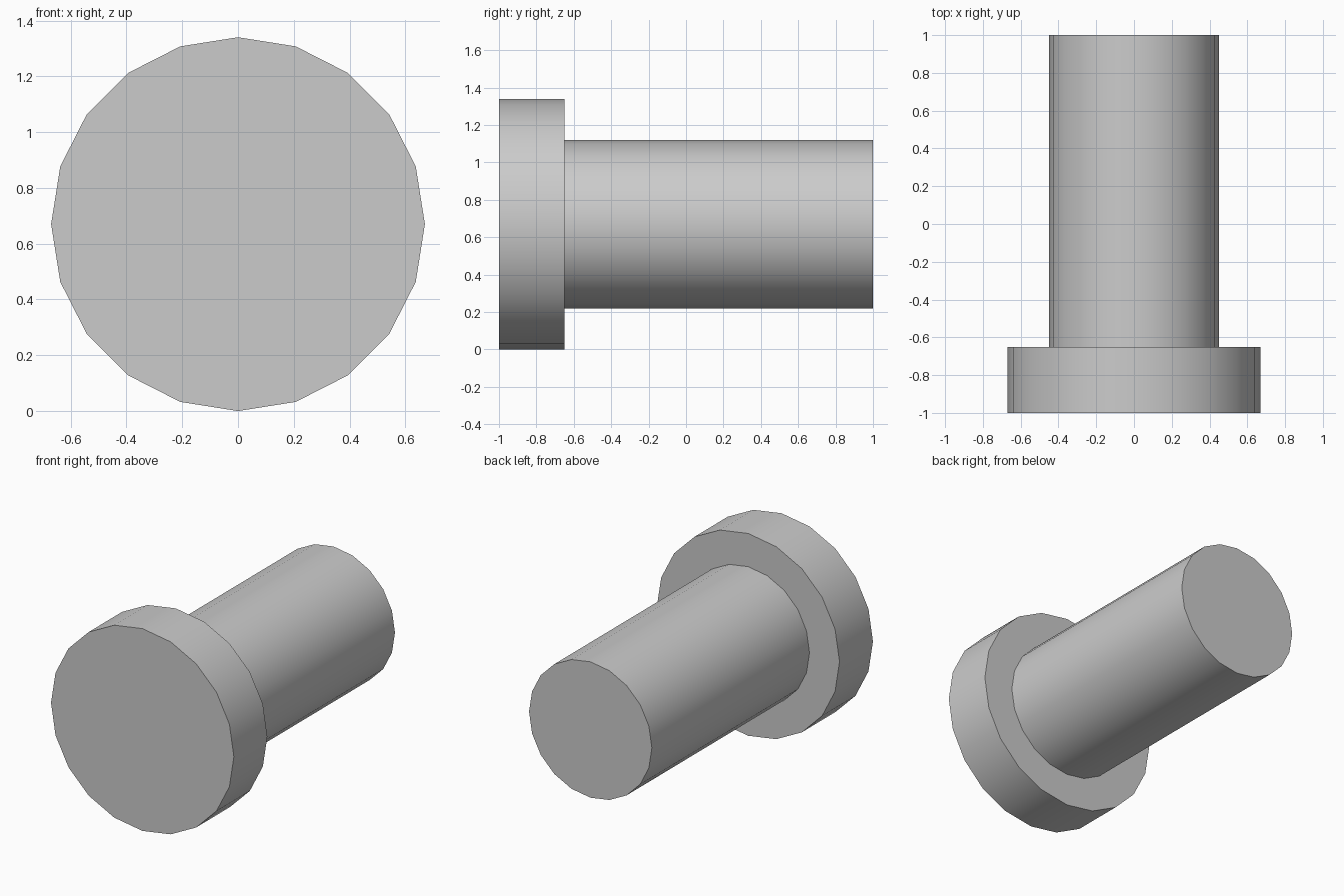
import bpy
import math

cube = bpy.data.objects.get("Cube")
if cube:
    bpy.data.objects.remove(cube, do_unlink=True)

SIDES = 20
AXIS_HEIGHT = 0.67

# One plain grey for the whole pin
grey = bpy.data.materials.new("plain_grey")
grey.use_nodes = True
color = (0.6, 0.6, 0.6, 1)
grey.diffuse_color = color
grey.node_tree.nodes["Principled BSDF"].inputs["Base Color"].default_value = color


def rod(name, radius, front, back):
    """Capped cylinder along y, with a corner at the top."""
    bpy.ops.mesh.primitive_cylinder_add(
        vertices=SIDES, radius=radius, depth=back - front,
        location=(0, (front + back) / 2, AXIS_HEIGHT),
        rotation=(math.pi / 2, 0, 0))
    obj = bpy.context.object
    obj.name = name
    obj.data.materials.append(grey)
    bpy.ops.object.shade_smooth_by_angle(angle=math.radians(30))
    return obj


# Wide flat head at the front, narrower shaft running back
rod("head", 0.67, -1.0, -0.65)
rod("shaft", 0.45, -0.65, 1.0)
